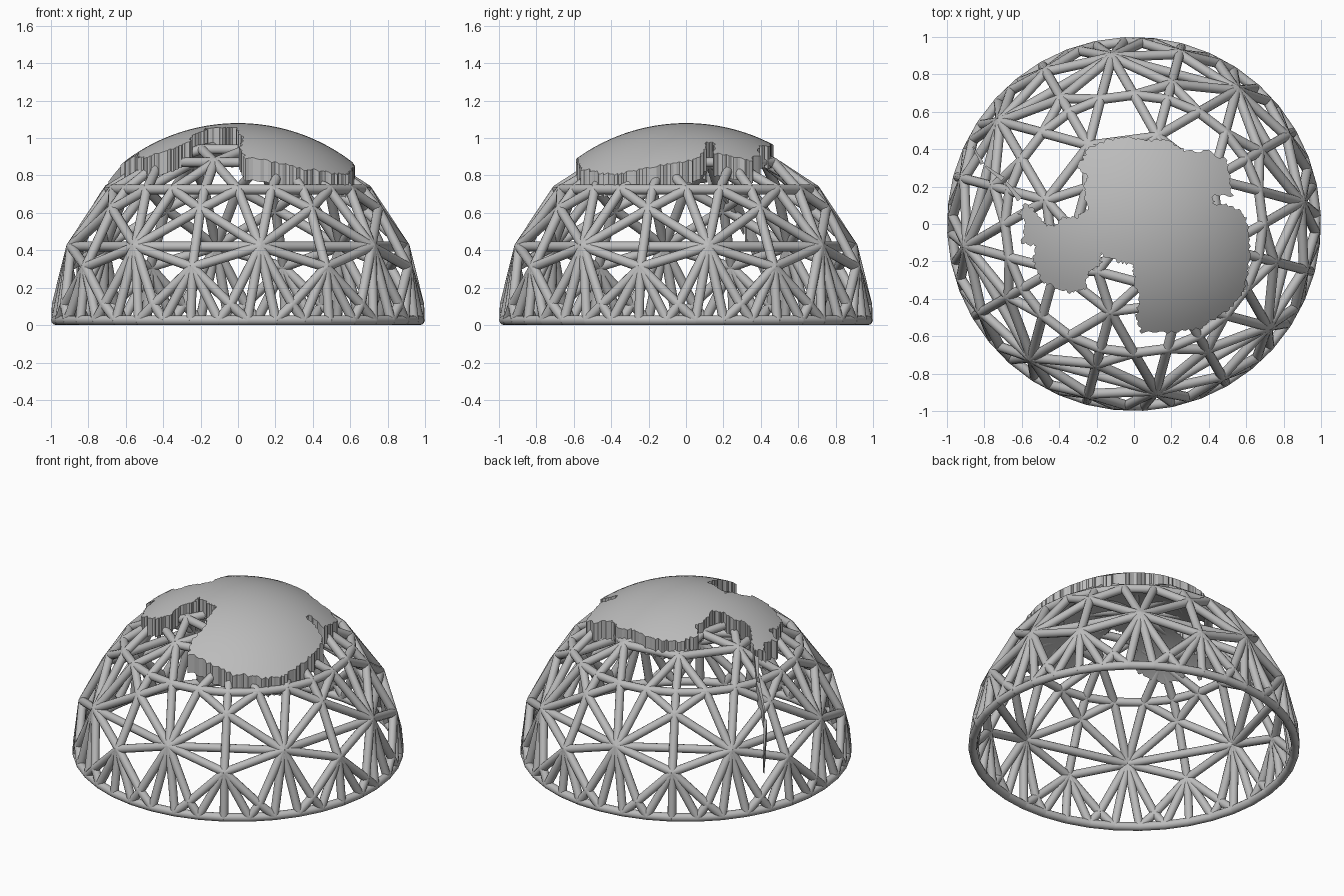
import bpy, bmesh, math, random
from mathutils import Vector
from mathutils.geometry import delaunay_2d_cdt

cube = bpy.data.objects.get("Cube")
if cube:
    bpy.data.objects.remove(cube, do_unlink=True)
random.seed(4)

grey = bpy.data.materials.new("plain grey")
grey.use_nodes = True
grey.diffuse_color = (0.5, 0.5, 0.5, 1)
grey.node_tree.nodes["Principled BSDF"].inputs["Base Color"].default_value = (0.5, 0.5, 0.5, 1)

BAR = 0.026          # strut radius
N = 8                # dome sectors
STEP = math.tau / N
START = math.radians(7.5)


def finish(bm, name):
    mesh = bpy.data.meshes.new(name)
    bm.to_mesh(mesh)
    bm.free()
    mesh.materials.append(grey)
    obj = bpy.data.objects.new(name, mesh)
    bpy.context.collection.objects.link(obj)
    return obj


def ring(radius, z, *shifts):
    """Joints round the dome: one per shift (in sectors) in every sector."""
    return [Vector((radius * math.cos(a), radius * math.sin(a), z))
            for a in (START + (i + s) * STEP for i in range(N) for s in shifts)]


def bars(name, pairs):
    """Round struts between pairs of points, with ball joints."""
    bm = bmesh.new()
    joints = {}
    for a, b in pairs:
        d = b - a
        made = bmesh.ops.create_cone(bm, cap_ends=True, segments=12, radius1=BAR,
                                     radius2=BAR, depth=d.length)
        turn = d.to_track_quat('Z', 'Y').to_matrix().to_4x4()
        turn.translation = (a + b) / 2
        bmesh.ops.transform(bm, matrix=turn, verts=made["verts"])
        for p in (a, b):
            joints[tuple(round(c, 3) for c in p)] = p
    for p in joints.values():
        made = bmesh.ops.create_icosphere(bm, subdivisions=2, radius=BAR)
        bmesh.ops.translate(bm, vec=p, verts=made["verts"])
    for f in bm.faces:
        f.smooth = len(f.verts) < 5
    for e in bm.edges:
        if any(len(f.verts) > 4 for f in e.link_faces):
            e.smooth = False
    return finish(bm, name)


# Rings of dome joints, from the ground to the crown
base = ring(0.974, BAR, 0.1, 0.3, 0.5, 0.7, 0.9)
low = ring(0.97, 0.11, 0.22, 0.78)
waist = ring(0.94, 0.31, 0.5)
star = ring(0.9, 0.42, 0)
shoulder = ring(0.775, 0.62, 0.5)
collar = ring(0.69, 0.725, 1 / 6, 1 / 2, 5 / 6)
upper = ring(0.485, 0.87, 0.5)
crown = ring(0.32, 0.94, 0)
apex = Vector((0, 0, 0.975))

bars("base_ring", [(base[i - 1], base[i]) for i in range(len(base))])

# Ground struts and roof struts, one sector at a time
lower_struts, upper_struts = [], []
for i in range(N):
    j = (i + 1) % N
    feet = base[5 * i:5 * i + 5]
    low_a, low_b = low[2 * i:2 * i + 2]
    lower_struts += [(star[i], feet[0]), (star[j], feet[4]),
                     (low_a, feet[0]), (low_a, feet[1]), (low_b, feet[3]), (low_b, feet[4]),
                     (waist[i], feet[1]), (waist[i], feet[2]), (waist[i], feet[3]),
                     (star[i], low_a), (star[j], low_b), (waist[i], low_a), (waist[i], low_b),
                     (star[i], waist[i]), (star[j], waist[i]), (star[i], star[j])]
    a, mid, b = collar[3 * i:3 * i + 3]
    upper_struts += [(star[i], shoulder[i]), (star[j], shoulder[i]), (waist[i], shoulder[i]),
                     (star[i], a), (star[j], b), (shoulder[i], a), (shoulder[i], b),
                     (shoulder[i], mid), (a, mid), (mid, b), (b, collar[3 * j]),
                     (upper[i], a), (upper[i], mid), (upper[i], b),
                     (upper[i], upper[j]), (upper[i], crown[i]), (upper[i], crown[j]),
                     (crown[i], crown[j]), (crown[i], apex)]
bars("lower_struts", lower_struts)
bars("upper_struts", upper_struts)


# Ragged sheet that follows a sphere, with upright edges
def sheet_height(p):
    return 0.08 + math.sqrt(max(0.0, 1.0 - p.x ** 2 - p.y ** 2))


def ragged(points, parts, amount):
    out = []
    for i, p in enumerate(points):
        q = points[(i + 1) % len(points)]
        side = (q - p).orthogonal().normalized()
        for k in range(parts):
            out.append(p.lerp(q, k / parts) + side * random.uniform(-amount, amount))
    return out


def sheet(name, outline, thick, grid):
    n = len(outline)
    points = list(outline)
    if grid:
        steps = int(0.7 / grid)
        points += [Vector((x * grid, y * grid)) for x in range(-steps, steps + 1)
                   for y in range(-steps, steps + 1)]
    edges = [(i, (i + 1) % n) for i in range(n)]
    verts, _, tris, *_ = delaunay_2d_cdt(points, edges, [], 1, 1e-5)
    bm = bmesh.new()
    used = sorted({i for t in tris for i in t})
    top = {i: bm.verts.new((verts[i].x, verts[i].y, sheet_height(verts[i]))) for i in used}
    under = {i: bm.verts.new(top[i].co - Vector((0, 0, thick))) for i in used}
    rim = {}
    for t in tris:
        for m, flip in ((top, False), (under, True)):
            f = bm.faces.new([m[i] for i in (reversed(t) if flip else t)])
            f.smooth = True
        for i in range(3):
            a, b = t[i], t[(i + 1) % 3]
            if (b, a) in rim:
                del rim[(b, a)]
            else:
                rim[(a, b)] = True
    for a, b in rim:
        f = bm.faces.new((top[b], top[a], under[a], under[b]))
        for e in f.edges:
            e.smooth = False
    bmesh.ops.recalc_face_normals(bm, faces=bm.faces)
    return finish(bm, name)


coast = [(-.24, .41), (-.14, .45), (-.03, .47), (.08, .45), (.2, .44), (.28, .39), (.4, .39),
         (.5, .34), (.51, .24), (.53, .15), (.42, .15), (.43, .11), (.53, .1), (.6, .03),
         (.62, -.1), (.61, -.25), (.59, -.36), (.53, -.44), (.44, -.5), (.35, -.56),
         (.2, -.58), (.04, -.58), (.01, -.5), (.03, -.4), (.0, -.3), (-.01, -.22),
         (-.09, -.2), (-.18, -.16), (-.17, -.21), (-.24, -.26), (-.26, -.35), (-.33, -.37),
         (-.42, -.34), (-.5, -.3), (-.54, -.2), (-.52, -.12), (-.6, -.1), (-.58, 0),
         (-.62, .06), (-.58, .11), (-.53, .07), (-.48, 0), (-.42, -.01), (-.38, .04),
         (-.3, .04), (-.25, .08), (-.27, .18), (-.25, .25), (-.3, .31)]
outline = [Vector(p) for p in reversed(coast)]
sheet("roof_sheet", ragged(outline, 8, 0.009), 0.12, 0.04)

# Thin broken slivers trailing down one side
trail = [Vector(p) for p in ((-.61, .13), (-.7, .24), (-.81, .32), (-.87, .43))]
for i in range(len(trail) - 1):
    a, b = trail[i], trail[i].lerp(trail[i + 1], 0.85)
    side = (b - a).orthogonal().normalized() * (0.016 - 0.003 * i)
    shape = [a - side, b - side * 0.4, b + side * 0.4, a + side]
    sheet("sliver_%d" % (i + 1), ragged(shape, 3, 0.002), 0.12, 0)
